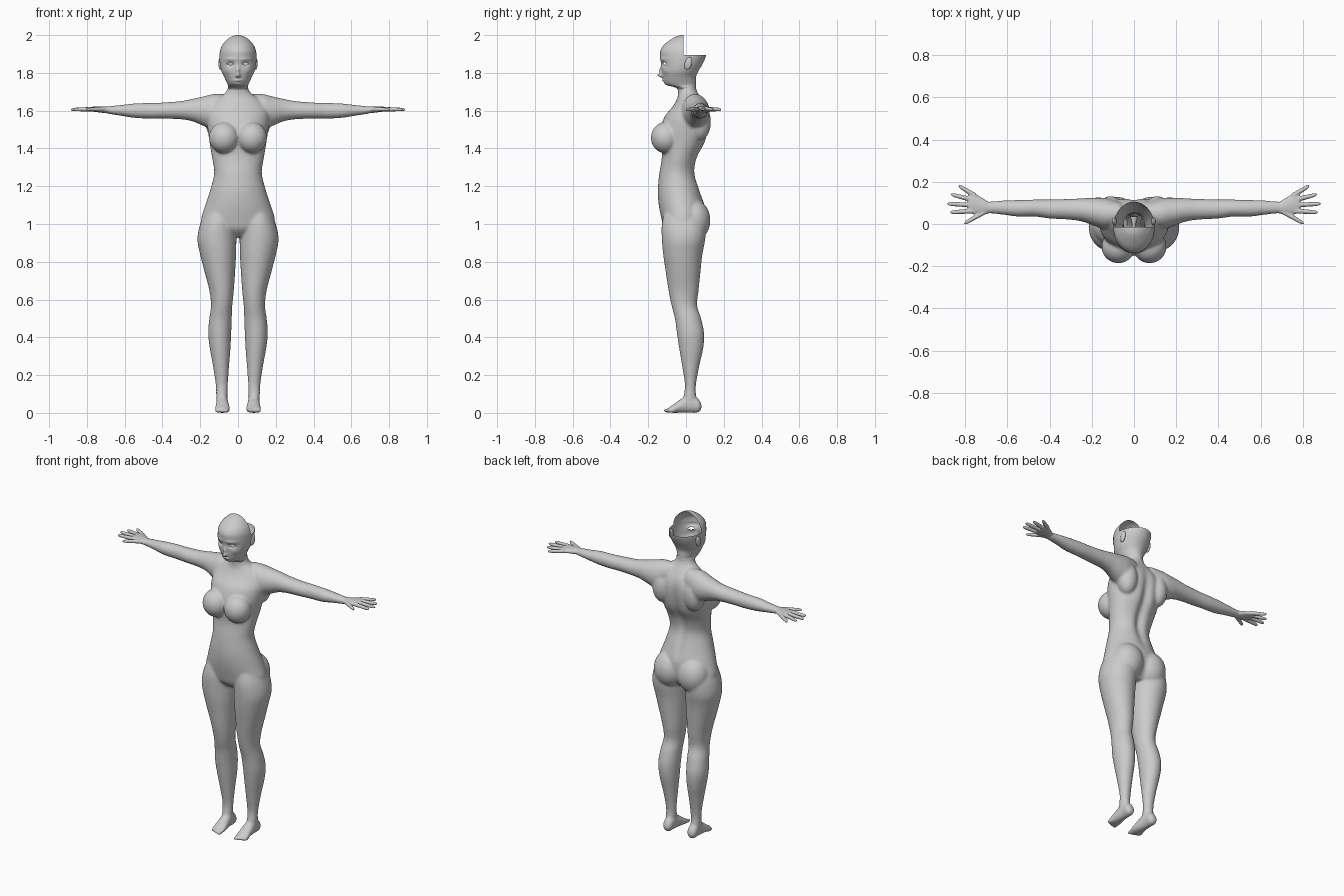
import bpy, bmesh, math
from mathutils import Vector, Matrix


def spline(rings, n):
    # smooth interpolation through the section list
    out = []
    for i in range(len(rings) - 1):
        p0, p1 = rings[max(i - 1, 0)], rings[i]
        p2, p3 = rings[i + 1], rings[min(i + 2, len(rings) - 1)]
        for k in range(n):
            t = k / n
            out.append([0.5 * (2 * b + (c - a) * t + (2 * a - 5 * b + 4 * c - d) * t * t
                               + (3 * b - a - 3 * c + d) * t ** 3)
                        for a, b, c, d in zip(p0, p1, p2, p3)])
    return out + [list(rings[-1])]


def loft(bm, rings, axis, side=1, segs=40, n=5, caps=True, deform=None):
    # each ring: position on the axis, then low/high bounds on the other two axes
    loops = []
    for t, a0, a1, b0, b1 in spline(rings, n):
        loop = []
        for k in range(segs):
            ang = 2 * math.pi * k / segs
            a = (a0 + a1) / 2 + (a1 - a0) / 2 * math.cos(ang)
            b = (b0 + b1) / 2 + (b1 - b0) / 2 * math.sin(ang)
            co = Vector({'x': (t, a, b), 'y': (a, t, b), 'z': (a, b, t)}[axis])
            if deform:
                co = deform(co)
            co.x *= side
            loop.append(bm.verts.new(co))
        loops.append(loop)
    for p, q in zip(loops, loops[1:]):
        for k in range(segs):
            j = (k + 1) % segs
            bm.faces.new((p[k], p[j], q[j], q[k]))
    if caps:
        bm.faces.new(loops[0])
        bm.faces.new(loops[-1])


def ball(bm, c, r, tilt=0):
    m = Matrix.Translation(c) @ Matrix.Rotation(tilt, 4, 'X') @ Matrix.Diagonal((*r, 1))
    bmesh.ops.create_uvsphere(bm, u_segments=32, v_segments=20, radius=1, matrix=m)


def make(bm, name, voxel=None, smooth=0):
    bmesh.ops.recalc_face_normals(bm, faces=bm.faces)
    me = bpy.data.meshes.new(name)
    bm.to_mesh(me)
    bm.free()
    ob = bpy.data.objects.new(name, me)
    bpy.context.collection.objects.link(ob)
    if voxel:
        # fuse overlapping volumes into one skin and soften the joins
        mod = ob.modifiers.new("fuse", 'REMESH')
        mod.mode, mod.voxel_size = 'VOXEL', voxel
        sm = ob.modifiers.new("soften", 'SMOOTH')
        sm.factor, sm.iterations = 0.5, smooth
        dg = bpy.context.evaluated_depsgraph_get()
        baked = bpy.data.meshes.new_from_object(ob.evaluated_get(dg))
        ob.modifiers.clear()
        ob.data = baked
    for p in ob.data.polygons:
        p.use_smooth = True
    return ob


def spine_groove(co):
    if co.y > 0.02 and 1.1 < co.z < 1.66:
        w = math.sin(math.pi * (co.z - 1.1) / 0.56)
        co.y -= 0.024 * w * math.exp(-(co.x / 0.028) ** 2)
    return co


# torso, limbs and feet fused into one skin
body = bmesh.new()
torso = [(.93, .07, -.07, .05), (.97, .165, -.112, .085), (1.02, .195, -.128, .10),
         (1.1, .173, -.144, .098), (1.18, .147, -.149, .075), (1.27, .126, -.141, .052),
         (1.35, .137, -.128, .064), (1.43, .15, -.13, .105), (1.5, .16, -.136, .122),
         (1.57, .165, -.112, .124), (1.62, .15, -.072, .11), (1.66, .115, -.048, .085),
         (1.69, .072, -.042, .065), (1.72, .054, -.044, .053), (1.77, .052, -.042, .05)]
loft(body, [(z, -w, w, f, b) for z, w, f, b in torso], 'z', segs=80, deform=spine_groove)
leg = [(1.08, .03, .165, -.11, .085), (1.0, .014, .2, -.128, .105), (.92, .009, .215, -.128, .102),
       (.84, .01, .201, -.121, .087), (.75, .015, .178, -.108, .077), (.65, .022, .152, -.093, .067),
       (.57, .03, .143, -.077, .059), (.5, .033, .152, -.059, .08), (.42, .036, .158, -.048, .096),
       (.34, .04, .149, -.036, .091), (.25, .047, .133, -.021, .071), (.15, .054, .118, -.006, .053),
       (.09, .056, .116, -.013, .054), (.04, .056, .112, -.03, .07)]
foot = [(.082, .07, .098, .02, .045), (.065, .056, .112, .002, .075), (.02, .053, .114, 0, .1),
        (-.03, .047, .118, 0, .072), (-.07, .042, .122, 0, .042), (-.092, .046, .119, .003, .028)]
arm = [(.06, .0, .1, 1.56, 1.688), (.13, -.025, .122, 1.5, 1.688), (.18, -.012, .125, 1.518, 1.676),
       (.24, .01, .122, 1.543, 1.663), (.3, .02, .119, 1.554, 1.651), (.4, .026, .116, 1.558, 1.643),
       (.47, .035, .116, 1.558, 1.641), (.55, .035, .114, 1.562, 1.638), (.62, .044, .111, 1.573, 1.63),
       (.68, .05, .107, 1.582, 1.624), (.7, .051, .107, 1.585, 1.623)]
for s in (1, -1):
    loft(body, leg, 'z', s)
    loft(body, foot, 'y', s)
    loft(body, arm, 'x', s)
    ball(body, (s * .074, -.108, 1.457), (.08, .078, .083))        # bust
    ball(body, (s * .082, .04, 1.02), (.095, .089, .11))           # seat
    ball(body, (s * .11, .07, 1.54), (.06, .062, .10))             # shoulder blade
    for i in range(5):                                             # toes
        ball(body, (s * (.055 + .015 * i), -.1 + .006 * i, .012), (.0095 - .0006 * i, .02, .012))
ob = make(body, "body", 0.0065, 10)

# leave the neck open where the hollow head sits on it
bm = bmesh.new()
bm.from_mesh(ob.data)
bmesh.ops.delete(bm, geom=[v for v in bm.verts if v.co.z > 1.735], context='VERTS')
bm.to_mesh(ob.data)
bm.free()

# hands with spread fingers
palm = [(.66, .056, .101, 1.588, 1.62), (.69, .05, .106, 1.586, 1.622), (.72, .044, .124, 1.589, 1.623),
        (.76, .045, .146, 1.594, 1.622), (.785, .056, .14, 1.598, 1.618)]
fingers = [((.76, .062), (.872, .055)), ((.77, .09), (.886, .096)), ((.765, .115), (.868, .14)),
           ((.75, .132), (.832, .182)), ((.7, .062), (.805, .002))]
for s, label in ((1, "left"), (-1, "right")):
    hand = bmesh.new()
    loft(hand, palm, 'x', s)
    for (x0, y0), (x1, y1) in fingers:
        rings = []
        slant = math.hypot(1, (y1 - y0) / (x1 - x0))
        for t, r in ((0, .012), (.5, .0108), (.85, .009), (.96, .006), (1, .002)):
            x, y, z = x0 + (x1 - x0) * t, y0 + (y1 - y0) * t, 1.608 - .002 * t
            rings.append((x, y - r * slant, y + r * slant, z - r, z + r))
        loft(hand, rings, 'x', s, segs=16)
    make(hand, label + "_hand", 0.0035, 4)


def face_shape(co):
    # (depth, x, z, spread x, spread z) bumps pushed out of or into the face
    if co.y < -.04 and co.z > 1.73:
        for d, x, z, sx, sz in ((.024, 0, 1.786, .011, .010), (.014, 0, 1.81, .009, .02),
                                (-.012, .04, 1.846, .02, .012), (.005, .04, 1.872, .03, .008),
                                (.008, 0, 1.76, .018, .006), (.004, 0, 1.738, .016, .008),
                                (.004, .055, 1.81, .02, .016)):
            co.y -= d * math.exp(-((abs(co.x) - x) / sx) ** 2 - ((co.z - z) / sz) ** 2)
    return co


# hollow head shell, open at the upper back
head = bmesh.new()
skull = [(1.705, .05, -.04, .05), (1.722, .054, -.055, .053), (1.735, .054, -.098, .052),
         (1.75, .06, -.115, .052), (1.78, .074, -.123, .053), (1.81, .088, -.127, .066),
         (1.85, .096, -.132, .089), (1.89, .098, -.137, .105), (1.92, .094, -.135, .1),
         (1.95, .081, -.115, .08), (1.98, .053, -.075, .045), (1.995, .026, -.045, .012),
         (2.0, .002, -.018, -.014)]
loft(head, [(z, -w, w, f, b) for z, w, f, b in skull], 'z', segs=112, n=8, caps=False, deform=face_shape)
for co, no in (((0, -.014, 0), (0, 1, 0)), ((0, 0, 1.895), (0, 0, 1))):
    bmesh.ops.bisect_plane(head, geom=head.verts[:] + head.edges[:] + head.faces[:],
                           plane_co=co, plane_no=no)
gone = []
for f in head.faces:
    c = f.calc_center_median()
    back = c.y > -.014 and c.z > 1.895
    eye = c.y < -.05 and ((abs(c.x) - .041) / .017) ** 2 + ((c.z - 1.848) / .006) ** 2 < 1
    if back or eye:
        gone.append(f)
bmesh.ops.delete(head, geom=gone, context='FACES')
make(head, "head")

# ears
for s, label in ((1, "left"), (-1, "right")):
    ear = bmesh.new()
    ball(ear, (s * .093, .012, 1.85), (.011, .019, .034), -.25)
    make(ear, label + "_ear")
